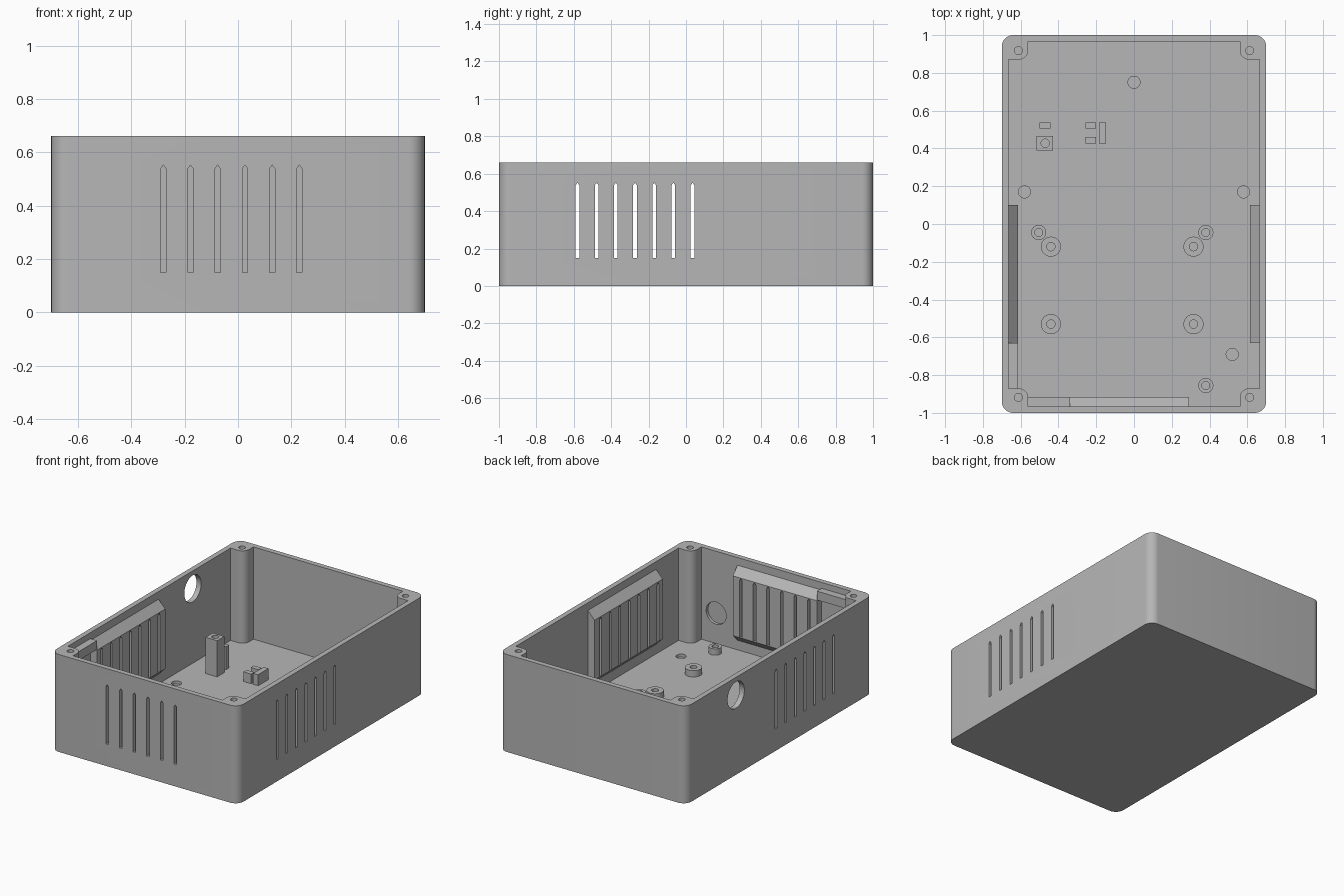
import bpy, bmesh
from math import cos, sin, pi, radians

if "Cube" in bpy.data.objects:
    bpy.data.objects.remove(bpy.data.objects["Cube"])

grey = bpy.data.materials.new("plain grey")
grey.use_nodes = True
COLOUR = (0.47, 0.47, 0.47, 1)
grey.diffuse_color = COLOUR
grey.node_tree.nodes["Principled BSDF"].inputs["Base Color"].default_value = COLOUR

W, L, H = 0.7, 1.0, 0.66        # half width, half length, height
IX, IY, FLOOR = 0.665, 0.965, 0.035


def prism(name, profile, axis, lo, hi):
    """Extrude a 2D profile along an axis."""
    place = {"x": lambda u, v: (lo, u, v), "y": lambda u, v: (u, lo, v),
             "z": lambda u, v: (u, v, lo)}[axis]
    bm = bmesh.new()
    face = bm.faces.new([bm.verts.new(place(u, v)) for u, v in profile])
    top = bmesh.ops.extrude_face_region(bm, geom=[face])["geom"]
    step = [(hi - lo) * (axis == a) for a in "xyz"]
    bmesh.ops.translate(bm, vec=step, verts=[g for g in top if isinstance(g, bmesh.types.BMVert)])
    bmesh.ops.recalc_face_normals(bm, faces=bm.faces)
    mesh = bpy.data.meshes.new(name)
    bm.to_mesh(mesh)
    bm.free()
    mesh.materials.append(grey)
    ob = bpy.data.objects.new(name, mesh)
    bpy.context.collection.objects.link(ob)
    return ob


def arc(cx, cy, r, start, end, n=8):
    return [(cx + r * cos(radians(start + (end - start) * i / n)),
             cy + r * sin(radians(start + (end - start) * i / n))) for i in range(n + 1)]


def circle(cx, cy, r, n=32):
    return arc(cx, cy, r, 0, 360, n)[:-1]


def rect(u0, u1, v0, v1):
    return [(u0, v0), (u1, v0), (u1, v1), (u0, v1)]


def four_corners(corner):
    """Mirror one corner's points into a closed symmetric outline."""
    flip = corner[::-1]
    return (corner + [(-x, y) for x, y in flip] +
            [(-x, -y) for x, y in corner] + [(x, -y) for x, y in flip])


def cut(ob, cutters):
    for c in cutters:
        c.hide_render = True
        mod = ob.modifiers.new("cut", "BOOLEAN")
        mod.operation, mod.solver, mod.object = "DIFFERENCE", "EXACT", c
    deps = bpy.context.evaluated_depsgraph_get()
    mesh = bpy.data.meshes.new_from_object(ob.evaluated_get(deps))
    ob.modifiers.clear()
    ob.data = mesh


def slot(centre, axis, lo, hi):
    half = 0.01
    outline = [(centre - half, 0.15), (centre + half, 0.15), (centre + half, 0.538),
               (centre, 0.552), (centre - half, 0.538)]
    return prism("slot_cutter", outline, axis, lo, hi)


# Ventilation slots
front_slots = [slot(-0.28 + 0.102 * i, "y", -1.1, -0.85) for i in range(6)]
right_slots, left_slots = [], []
for i in range(7):
    y = -0.58 + 0.1025 * i
    right_slots.append(slot(y, "x", 0.55, 0.8))
    left_slots.append(slot(y, "x", -0.8, -0.55))
slots = front_slots + right_slots + left_slots

# Hollow box with rounded outer corners and screw posts in the inner corners
shell = prism("box_shell", four_corners(arc(W - 0.06, L - 0.06, 0.06, 0, 90)), "z", 0, H)
inner = [(IX, 0.87)] + arc(0.61, 0.92, 0.05, 270, 180) + [(0.56, IY)]
cutters = [prism("cavity_cutter", four_corners(inner), "z", FLOOR, H + 0.1)]
for sx in (-1, 1):
    for sy in (-1, 1):
        cutters.append(prism("screw_cutter", circle(0.612 * sx, 0.918 * sy, 0.021), "z", 0.4, H + 0.1))

# Shallow floor pockets, cable hole and inner front wall recess
for x, y in ((0, 0.75), (-0.58, 0.17), (0.58, 0.17), (0.52, -0.69)):
    cutters.append(prism("pocket_cutter", circle(x, y, 0.032), "z", 0.015, 0.1))
cutters.append(prism("cable_cutter", circle(0.465, 0.54, 0.09), "x", -0.8, -0.6))
cutters.append(prism("recess_cutter", circle(0.45, 0.24, 0.075), "y", -0.985, -0.9))
cut(shell, cutters + slots)


# Slotted panels with sloped top and bottom on the inner walls
def panel_profile(wall, s):
    out, depth = s * (wall + 0.01), s * (wall - 0.05)
    return [(out, 0.1), (s * wall, 0.1), (depth, 0.15), (depth, 0.555),
            (s * wall, 0.608), (out, 0.608)]


front_panel = prism("front_vent_panel", panel_profile(IY, -1), "x", -0.34, 0.29)
cut(front_panel, front_slots)
for name, s, side_slots in (("right", 1, right_slots), ("left", -1, left_slots)):
    panel = prism(name + "_vent_panel", panel_profile(IX, s), "y", -0.63, 0.1)
    cut(panel, side_slots)

# Ledges beside one corner post
prism("front_ledge", rect(-0.57, -0.34, -0.975, -0.915), "z", 0.56, 0.62)
prism("side_ledge", rect(-0.675, -0.615, -0.875, -0.63), "z", 0.56, 0.62)


# Ring standoffs on the floor
def drilled(name, outline, x, y, top, r):
    ob = prism(name, outline, "z", FLOOR - 0.005, top)
    hole = prism("hole_cutter", circle(x, y, r), "z", FLOOR + 0.002, top + 0.1)
    cut(ob, [hole])
    cutters.append(hole)


for x in (-0.44, 0.315):
    for y in (-0.12, -0.53):
        drilled("large_standoff", circle(x, y, 0.053), x, y, 0.078, 0.022)
for x, y in ((-0.505, -0.045), (0.38, -0.045), (0.38, -0.855)):
    drilled("small_standoff", circle(x, y, 0.04), x, y, 0.078, 0.021)

# Mounting blocks on the floor
drilled("drilled_post", rect(-0.515, -0.428, 0.388, 0.465), -0.47, 0.428, 0.28, 0.022)
for name, x0, x1, y0, y1, top in (
        ("post_stop", -0.5, -0.443, 0.505, 0.538, 0.19),
        ("near_rest", -0.258, -0.2, 0.427, 0.461, 0.1),
        ("far_rest", -0.258, -0.2, 0.505, 0.538, 0.1),
        ("rest_stop", -0.185, -0.148, 0.427, 0.538, 0.11)):
    prism(name, rect(x0, x1, y0, y1), "z", FLOOR - 0.005, top)

# Remove the cutters and smooth the curved walls
for c in cutters + slots:
    bpy.data.objects.remove(c)
bpy.ops.object.select_all(action="DESELECT")
for ob in bpy.context.collection.objects:
    if ob.type == "MESH":
        ob.select_set(True)
        bpy.context.view_layer.objects.active = ob
bpy.ops.object.shade_smooth_by_angle(angle=radians(30))
